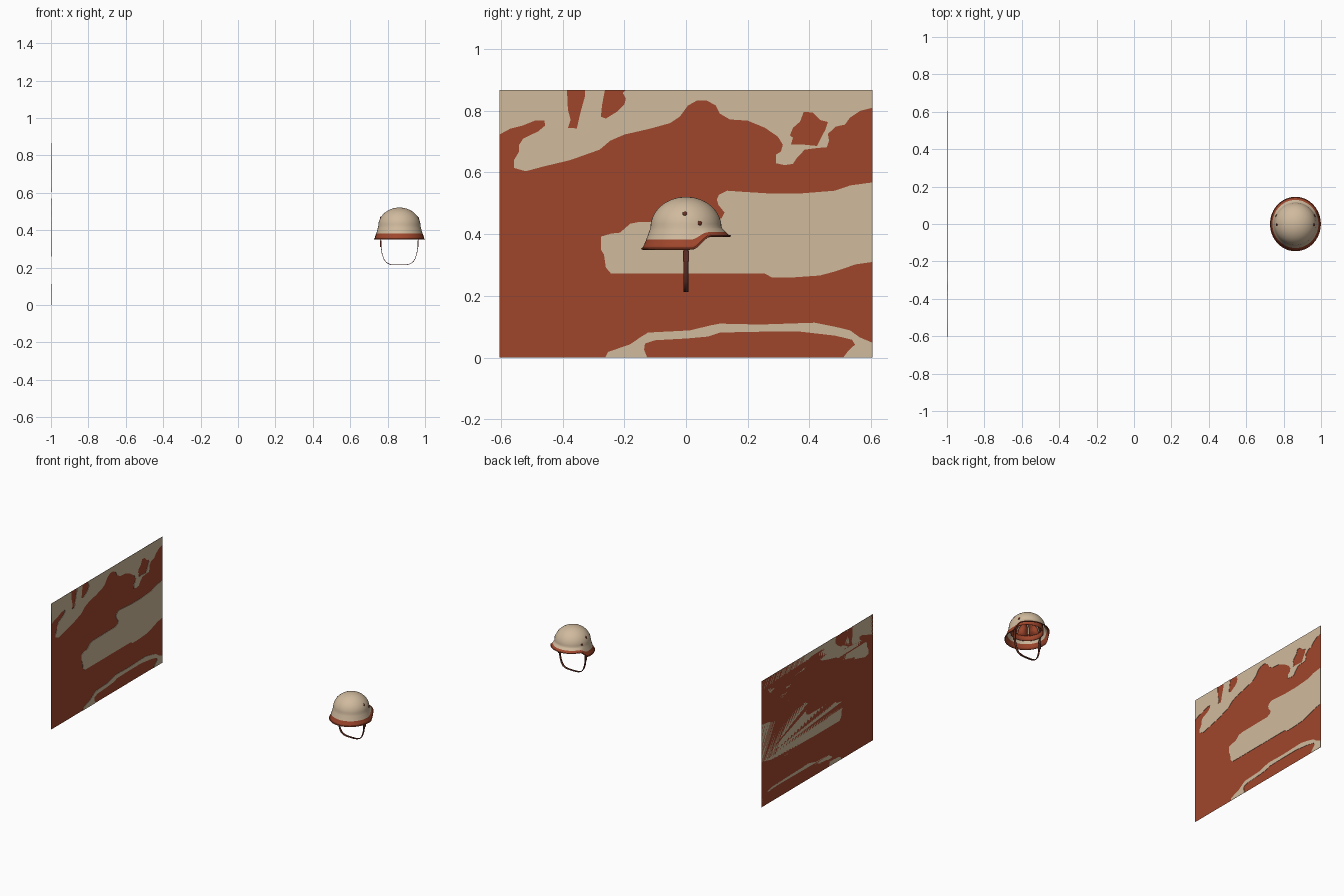
import bpy, bmesh, math
from mathutils import Vector

if "Cube" in bpy.data.objects:
    bpy.data.objects.remove(bpy.data.objects["Cube"])

def mat(name, c):
    m = bpy.data.materials.new(name)
    m.diffuse_color = (*c, 1)
    m.use_nodes = True
    m.node_tree.nodes["Principled BSDF"].inputs["Base Color"].default_value = m.diffuse_color
    return m

BEIGE = mat("sand_beige", (0.63, 0.49, 0.34))
RED = mat("brick_red", (0.35, 0.062, 0.025))
DARK = mat("dark_leather", (0.13, 0.028, 0.016))
CX = 0.863          # helmet centre in x

def add_mesh(name, verts, faces, mats, smooth=True, thick=0, offset=-1):
    me = bpy.data.meshes.new(name)
    me.from_pydata(verts, [], faces)
    for m in mats:
        me.materials.append(m)
    bm = bmesh.new()
    bm.from_mesh(me)
    bmesh.ops.recalc_face_normals(bm, faces=bm.faces)
    bm.to_mesh(me)
    bm.free()
    if smooth:
        me.polygons.foreach_set("use_smooth", [True] * len(me.polygons))
    ob = bpy.data.objects.new(name, me)
    bpy.context.collection.objects.link(ob)
    if thick:
        s = ob.modifiers.new("thickness", 'SOLIDIFY')
        s.thickness = thick
        s.offset = offset
    return ob

def ribbon(name, path, width, side, m, thick=0.003):
    """Flat strap following a path, widened along the side vector."""
    verts = []
    for p in path:
        verts += [Vector(p) - side * width / 2, Vector(p) + side * width / 2]
    faces = [(2*i, 2*i+1, 2*i+3, 2*i+2) for i in range(len(path) - 1)]
    return add_mesh(name, verts, faces, [m], True, thick, 0)

# ---- camouflage panel: red sheet with thin beige patches ----
add_mesh("panel", [(-1, -.605, 0), (-1, .605, 0), (-1, .605, .867), (-1, -.605, .867)],
         [(0, 1, 2, 3)], [RED], False)

def patch(name, *loops):
    """Thin plate from outlines in (y, z) hundredths; inner outlines are holes."""
    cu = bpy.data.curves.new(name, 'CURVE')
    cu.dimensions = '2D'
    cu.fill_mode = 'BOTH'
    cu.extrude = 0.001
    for pts in loops:
        sp = cu.splines.new('POLY')
        sp.points.add(len(pts) - 1)
        for q, (y, z) in zip(sp.points, pts):
            q.co = (y / 100, z / 100, 0, 1)
        sp.use_cyclic_u = True
    tmp = bpy.data.objects.new(name + "_outline", cu)
    bpy.context.collection.objects.link(tmp)
    dg = bpy.context.evaluated_depsgraph_get()
    me = bpy.data.meshes.new_from_object(tmp.evaluated_get(dg))
    bpy.data.objects.remove(tmp)
    for v in me.vertices:
        v.co = Vector((-0.999 + v.co.z, v.co.x, v.co.y))
    me.materials.clear()
    me.materials.append(BEIGE)
    bpy.context.collection.objects.link(bpy.data.objects.new(name, me))

patch("upper_patch",
      [(-60.5, 86.7), (-60.5, 72.3), (-57, 74.2), (-53, 75.2), (-49, 76.8), (-45.9, 76.8),
       (-45.7, 75.2), (-48, 73.3), (-52.8, 71), (-54.1, 69), (-54.1, 66.8), (-55.8, 64),
       (-55.8, 61.5), (-52, 60.4), (-46, 62), (-37.6, 64), (-28, 67.4), (-24.6, 70.3),
       (-20, 72.3), (-11.7, 74.2), (-5.2, 76), (-2, 78.1), (.6, 81.7), (3.5, 83.3),
       (6.8, 83.3), (9.7, 81.7), (11, 79.1), (14.2, 77.2), (20, 76.8), (25.6, 74.5),
       (29.8, 71.6), (31.4, 69), (30.8, 66.8), (29.2, 65.8), (29.2, 63), (32, 62.4),
       (34.7, 62.8), (36, 64.8), (38.5, 67.4), (43, 68), (45.6, 68.1), (46.4, 70.3),
       (46, 72.5), (48.6, 74.9), (51.5, 75.5), (53.2, 77.8), (56.5, 80), (60.5, 81),
       (60.5, 86.7), (-19.5, 86.7), (-20.5, 85.8), (-19.5, 84), (-20, 82), (-22.2, 79.8),
       (-26, 77.5), (-27.6, 78.1), (-27.2, 82), (-26.3, 86.7), (-32.7, 86.7), (-32.8, 84.6),
       (-34.4, 78.8), (-35.4, 74.3), (-38.3, 74.5), (-37.4, 77), (-38.3, 80.4), (-38.6, 86.7)],
      [(38.2, 79.7), (41.2, 79.4), (43.5, 77), (46, 76.4), (45.2, 73.9), (43.5, 70.7),
       (42.5, 68.6), (38.5, 69), (34, 69), (34.7, 71.3), (33.7, 72), (34.7, 74.5), (37, 76.5)])

patch("middle_patch",
      [(-27.6, 39.2), (-24.3, 40.2), (-21.4, 40.5), (-18.1, 43.4), (-15, 44), (9, 44.2),
       (11.6, 45.2), (12.5, 47), (10.5, 49.5), (10, 51.3), (10.7, 52.8), (13.3, 54.1),
       (17.5, 53.8), (27, 53.2), (37, 53.2), (48.3, 54.1), (53.2, 55.8), (60.5, 56.8),
       (60.5, 31), (55, 30.2), (48.3, 27.9), (43.4, 26.6), (33.7, 25.9), (28, 25.9),
       (25.6, 27.2), (-24.3, 27.2), (-26, 29.2), (-26.6, 33.4), (-27.6, 35)])

patch("lower_patch",
      [(-26.2, 0), (-25.3, 1.8), (-18.1, 4.3), (-14.9, 6.5), (-12.3, 8.1), (1.3, 8.8),
       (7.8, 10.4), (11, 11), (24, 10.7), (41.8, 11.3), (48.3, 10), (53.2, 8.8),
       (56.4, 6.5), (60.5, 4.8), (60.5, 0), (51, 0), (52.5, 2), (54.8, 4.2), (53.8, 5.8),
       (48.3, 7.1), (37, 8.4), (25.6, 8.4), (11, 8.1), (7.1, 6.8), (.6, 6.2), (-10, 5.6),
       (-13.3, 4.5), (-13.6, 2.6), (-12.6, 0)])

# ---- helmet shell: low neck guard at -y, raised peak at +y ----
N = 72
TOP, WAIST = 0.521, 0.422

def edge_point(a, f):
    """Point on the flared skirt: f = 0 is the bottom edge, f = 1 the waist."""
    c, s = math.cos(a), math.sin(a)
    u = min(max((.144 * s - .02) / .06, 0), 1)
    zb = .351 + .043 * u * u * (3 - 2 * u)
    rx, ry = .134 + (.113 - .134) * f ** .8, .144 + (.115 - .144) * f ** .8
    return Vector((CX + rx * c, ry * s, zb + (WAIST - zb) * f))

angles = [2 * math.pi * i / N for i in range(N)]
levels = [0, .2, .45, .7, .88, 1]
verts = [edge_point(a, f) for f in levels for a in angles]
for k in range(1, 14):
    t = k / 14 * math.pi / 2
    verts += [Vector((CX + .113 * math.cos(t) * math.cos(a), .115 * math.cos(t) * math.sin(a),
                      WAIST + (TOP - WAIST) * math.sin(t))) for a in angles]
rows = len(verts) // N
faces = [(r*N + i, r*N + (i+1) % N, (r+1)*N + (i+1) % N, (r+1)*N + i)
         for r in range(rows - 1) for i in range(N)]
verts.append(Vector((CX, 0, TOP)))
faces += [((rows-1)*N + i, (rows-1)*N + (i+1) % N, len(verts) - 1) for i in range(N)]
shell = add_mesh("helmet_shell", verts, faces, [BEIGE, RED], True, .004)
for p in shell.data.polygons:           # red band on the lowest rows
    p.material_index = 1 if p.index < 2 * N else 0

def tube(name, pts, radius, m, cyclic):
    cu = bpy.data.curves.new(name, 'CURVE')
    cu.dimensions = '3D'
    cu.bevel_depth = radius
    cu.bevel_resolution = 2
    sp = cu.splines.new('POLY')
    sp.points.add(len(pts) - 1)
    for q, p in zip(sp.points, pts):
        q.co = (*p, 1)
    sp.use_cyclic_u = cyclic
    cu.materials.append(m)
    bpy.context.collection.objects.link(bpy.data.objects.new(name, cu))

tube("rim_bead", [edge_point(a, .02) for a in angles], .0028, RED, True)

# ---- liner: headband and tongues meeting near the crown ----
band = [Vector((CX + r * math.cos(a), r * math.sin(a), z))
        for r, z in ((.102, .392), (.1, .435)) for a in angles]
add_mesh("liner_band", band, [(i, (i+1) % N, N + (i+1) % N, N + i) for i in range(N)],
         [RED], True, .003)
for k in range(8):
    a = k * math.pi / 4 + math.pi / 8
    d, side = Vector((math.cos(a), math.sin(a), 0)), Vector((-math.sin(a), math.cos(a), 0))
    tv = []
    for r, z, w in ((.099, .425, .068), (.085, .458, .058), (.055, .482, .036), (.015, .49, .01)):
        c = Vector((CX, 0, z)) + d * r * (.95 if r > .09 else 1)
        tv += [c - side * w / 2, c + side * w / 2]
    add_mesh("liner_tongue", tv, [(2*i, 2*i+1, 2*i+3, 2*i+2) for i in range(3)], [RED], True, .002)

# ---- chin strap ----
half = [(.104, .41), (.101, .35), (.098, .31), (.093, .275), (.083, .245),
        (.07, .227), (.05, .217), (.025, .214)]
path = [(CX - x, 0, z) for x, z in half] + [(CX + x, 0, z) for x, z in reversed(half)]
ribbon("chin_strap", path, .015, Vector((0, 1, 0)), DARK)

# ---- buckles and rivets on both sides ----
for s in (-1, 1):
    bpy.ops.mesh.primitive_cube_add(size=1, location=(CX + s * .0995, 0, .328))
    ob = bpy.context.object
    ob.name = "strap_buckle"
    ob.scale = (.007, .021, .034)
    ob.data.materials.append(DARK)
    for y, z in ((-.004, .467), (.045, .436)):
        h = (z - WAIST) / (TOP - WAIST)
        x = .113 * math.sqrt(1 - h * h - (y / .115) ** 2)
        n = Vector((s * x / .113 ** 2, y / .115 ** 2, (z - WAIST) / (TOP - WAIST) ** 2))
        bpy.ops.mesh.primitive_uv_sphere_add(segments=16, ring_count=8, radius=.0075,
                                             location=(CX + s * x, y, z))
        ob = bpy.context.object
        ob.name = "rivet"
        ob.scale.z = .4
        ob.rotation_euler = n.to_track_quat('Z', 'Y').to_euler()
        ob.data.materials.append(DARK)
        bpy.ops.object.shade_smooth()
